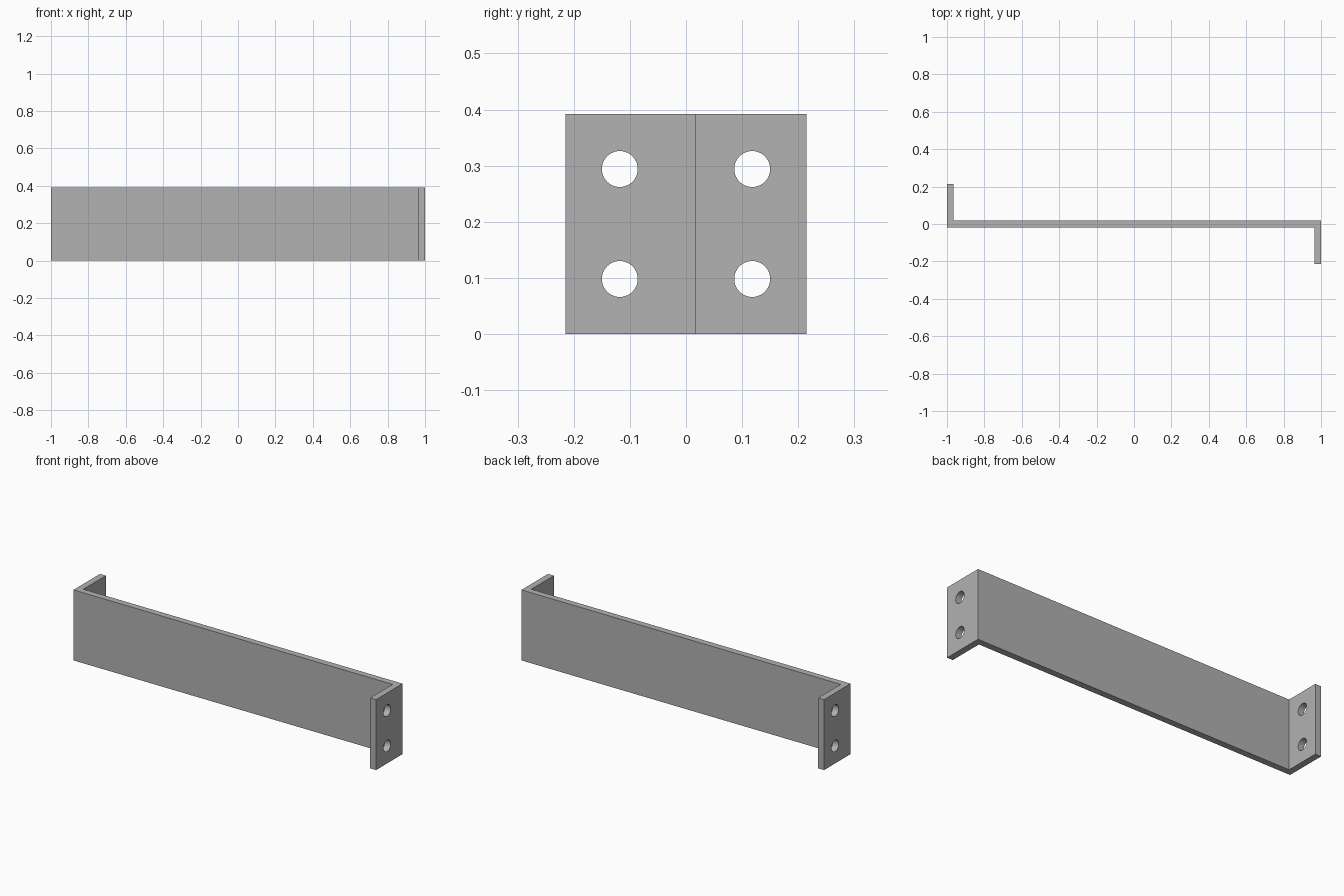
import bpy
import bmesh
from math import pi
from mathutils import Matrix, Vector

cube = bpy.data.objects.get("Cube")
if cube:
    bpy.data.objects.remove(cube, do_unlink=True)

HEIGHT = 0.392       # height of the strip
HALF_T = 0.018       # half the strip thickness
REACH = 0.215        # how far each flange reaches in y
HOLE_Y = 0.118
HOLE_R = 0.032

grey = bpy.data.materials.new("plain_grey")
grey.use_nodes = True
colour = (0.445, 0.445, 0.445, 1)
grey.diffuse_color = colour
grey.node_tree.nodes["Principled BSDF"].inputs["Base Color"].default_value = colour


def make_object(name, bm):
    bmesh.ops.recalc_face_normals(bm, faces=bm.faces)
    mesh = bpy.data.meshes.new(name)
    bm.to_mesh(mesh)
    bm.free()
    mesh.materials.append(grey)
    obj = bpy.data.objects.new(name, mesh)
    bpy.context.collection.objects.link(obj)
    return obj


# Z-shaped bracket: half of the outline, turned half a circle for the rest
inner = 1 - 2 * HALF_T
half = [(-1, -HALF_T), (inner, -HALF_T), (inner, -REACH), (1, -REACH)]
outline = half + [(-x, -y) for x, y in half]
bm = bmesh.new()
base = bm.faces.new([bm.verts.new((x, y, 0)) for x, y in outline])
walls = bmesh.ops.extrude_face_region(bm, geom=[base])
top = [v for v in walls["geom"] if isinstance(v, bmesh.types.BMVert)]
bmesh.ops.translate(bm, verts=top, vec=(0, 0, HEIGHT))
bracket = make_object("bracket", bm)

# Two bolt holes through each flange
bm = bmesh.new()
for side in (-1, 1):
    for z in (HEIGHT / 4, HEIGHT * 3 / 4):
        place = Vector((side * (1 - HALF_T), -side * HOLE_Y, z))
        bmesh.ops.create_cone(
            bm, cap_ends=True, segments=48, radius1=HOLE_R, radius2=HOLE_R, depth=0.1,
            matrix=Matrix.Translation(place) @ Matrix.Rotation(pi / 2, 4, "Y"))
cutter = make_object("hole_cutter", bm)
cutter.hide_render = True

cut = bracket.modifiers.new("bolt_holes", "BOOLEAN")
cut.operation = "DIFFERENCE"
cut.solver = "EXACT"
cut.object = cutter
bpy.context.view_layer.objects.active = bracket
bracket.select_set(True)
bpy.ops.object.modifier_apply(modifier=cut.name)
bpy.data.objects.remove(cutter, do_unlink=True)

# Smooth hole walls, sharp edges elsewhere
bpy.ops.object.shade_smooth_by_angle(angle=pi / 6)
